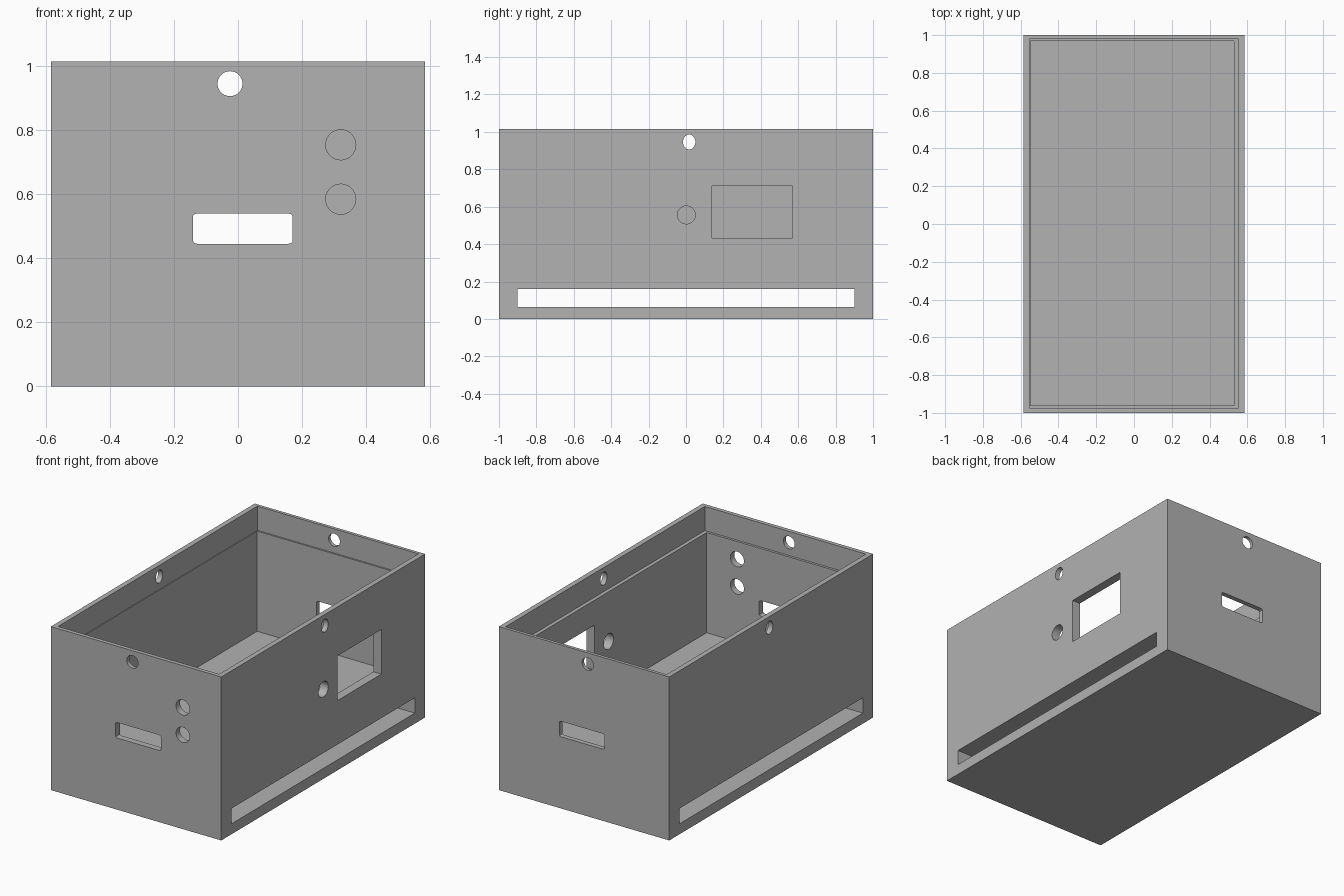
import bpy
from math import pi, cos, sin
from mathutils import Vector

cube = bpy.data.objects.get("Cube")
if cube:
    bpy.data.objects.remove(cube, do_unlink=True)

grey = bpy.data.materials.new("plain_grey")
grey.use_nodes = True
colour = (0.445, 0.445, 0.445, 1)
grey.diffuse_color = colour
grey.node_tree.nodes["Principled BSDF"].inputs["Base Color"].default_value = colour

W, L, H = 0.585, 1.0, 1.015     # half width, half length, height


def prism(name, outline, axis, lo, hi):
    """Extrude a 2D outline (x-z, y-z or x-y) along an axis."""
    place = {"x": lambda a, b, t: Vector((t, a, b)),
             "y": lambda a, b, t: Vector((a, t, b)),
             "z": lambda a, b, t: Vector((a, b, t))}[axis]
    n = len(outline)
    verts = [place(a, b, t) for t in (lo, hi) for a, b in outline]
    faces = [list(range(n))[::-1], list(range(n, 2 * n))]
    faces += [[i, (i + 1) % n, n + (i + 1) % n, n + i] for i in range(n)]
    if axis == "y":             # keep normals outward
        faces = [f[::-1] for f in faces]
    mesh = bpy.data.meshes.new(name)
    mesh.from_pydata(verts, [], faces)
    mesh.materials.append(grey)
    ob = bpy.data.objects.new(name, mesh)
    bpy.context.collection.objects.link(ob)
    return ob


def rect(a0, a1, b0, b1):
    return [(a0, b0), (a1, b0), (a1, b1), (a0, b1)]


def oval(a, b, ra, rb, n=40):
    return [(a + ra * cos(2 * pi * i / n), b + rb * sin(2 * pi * i / n)) for i in range(n)]


def rounded(a0, a1, b0, b1, ra, rb, steps=5):
    """Rectangle with elliptical corners."""
    pts = []
    corners = [(a1 - ra, b1 - rb), (a0 + ra, b1 - rb), (a0 + ra, b0 + rb), (a1 - ra, b0 + rb)]
    for k, (a, b) in enumerate(corners):
        for i in range(steps + 1):
            t = (k + i / steps) * pi / 2
            pts.append((a + ra * cos(t), b + rb * sin(t)))
    return pts


case = prism("case_body", rect(-W, W, -L, L), "z", 0, H)

slot = rounded(-0.14, 0.17, 0.445, 0.541, 0.02, 0.008)
cutters = [
    # main cavity and the stepped rim for a lid
    prism("cavity", rect(-0.548, 0.53, -0.96, 0.97), "z", 0.243, H + 0.1),
    prism("lid_recess", rect(-0.553, 0.553, -0.975, 0.98), "z", 0.865, H + 0.2),
    # openings passing through both opposite walls
    prism("floor_tunnel", rect(-0.9, 0.9, 0.065, 0.16), "x", -1, 1),
    prism("end_slots", slot, "y", -1.5, 1.5),
    prism("end_screw_holes", oval(-0.025, 0.946, 0.039, 0.039), "y", -1.4, 1.4),
    prism("side_screw_holes", oval(0.017, 0.946, 0.033, 0.04), "x", -1.1, 1.1),
    # openings in the left wall
    prism("side_window", rect(0.14, 0.57, 0.433, 0.71), "x", 0.3, 1),
    prism("side_hole", oval(0.002, 0.556, 0.048, 0.048), "x", 0.3, 1.1),
]
# pair of round holes in the front wall
for z in (0.585, 0.755):
    cutters.append(prism("front_hole", oval(0.321, z, 0.047, 0.047), "y", -1.2, -0.7))

for c in cutters:
    c.hide_render = True
    m = case.modifiers.new(c.name, "BOOLEAN")
    m.operation = "DIFFERENCE"
    m.solver = "EXACT"
    m.object = c

# apply the cuts and discard the cutters
bpy.context.view_layer.update()
deps = bpy.context.evaluated_depsgraph_get()
cut = bpy.data.meshes.new_from_object(case.evaluated_get(deps))
case.modifiers.clear()
case.data = cut
for c in cutters:
    bpy.data.objects.remove(c, do_unlink=True)
cut.materials.clear()
cut.materials.append(grey)

bpy.ops.object.select_all(action="DESELECT")
case.select_set(True)
bpy.context.view_layer.objects.active = case
bpy.ops.object.shade_smooth_by_angle(angle=pi / 6)
